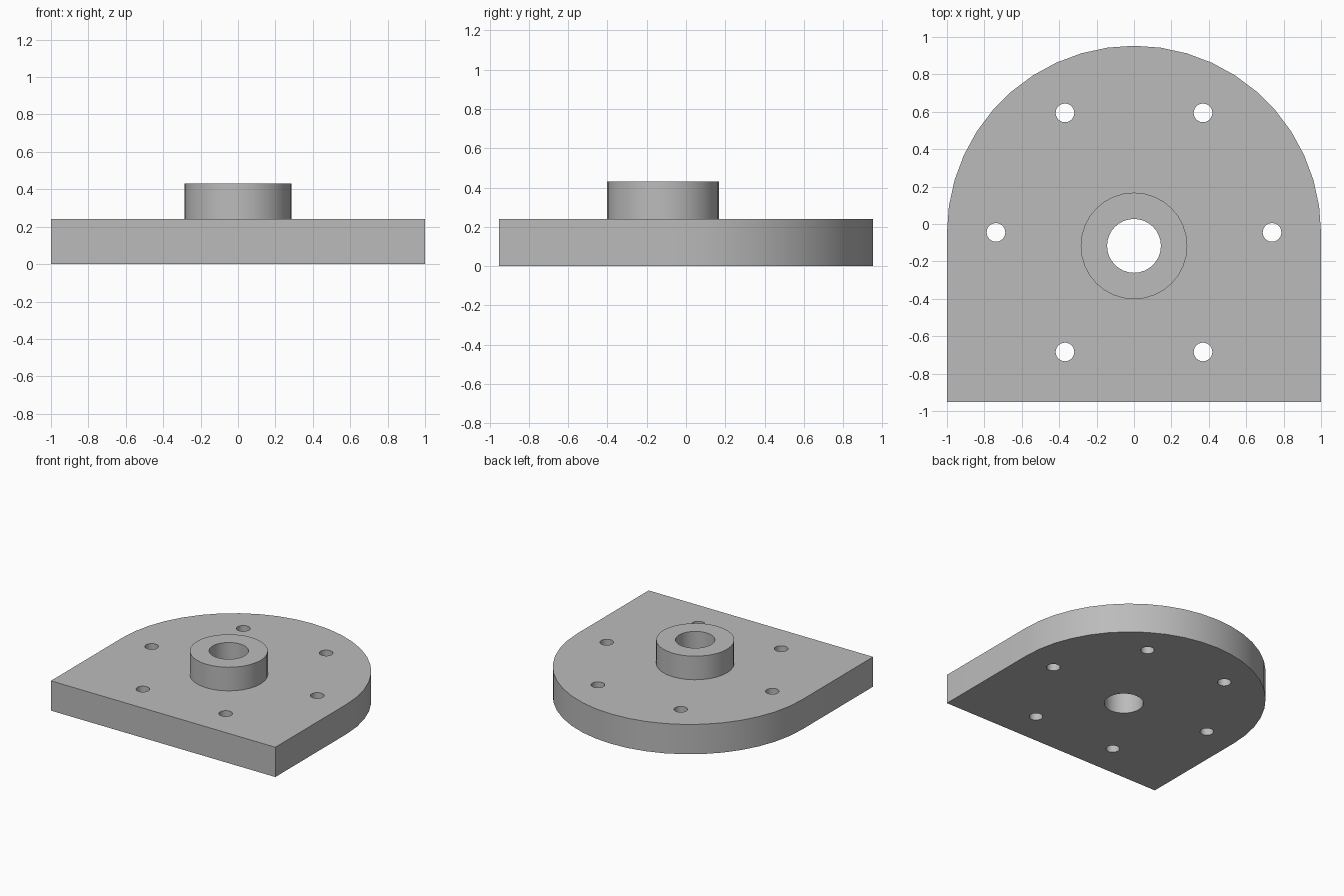
import bpy, bmesh, math

cube = bpy.data.objects.get("Cube")
if cube:
    bpy.data.objects.remove(cube, do_unlink=True)

PLATE_TOP, HUB_TOP = 0.24, 0.43
FRONT_Y, ARC_Y, HUB_Y = -0.953, -0.047, -0.117

grey = bpy.data.materials.new("machined grey")
grey.use_nodes = True
colour = (0.5, 0.5, 0.5, 1)
grey.diffuse_color = colour
grey.node_tree.nodes["Principled BSDF"].inputs["Base Color"].default_value = colour


def arc(x, y, radius, segments, sweep=math.tau):
    count = segments if sweep == math.tau else segments + 1
    angles = [sweep * i / segments for i in range(count)]
    return [(x + radius * math.cos(a), y + radius * math.sin(a)) for a in angles]


def prism(name, outline, bottom, top):
    """Extrude a flat outline between two heights."""
    bm = bmesh.new()
    face = bm.faces.new([bm.verts.new((x, y, bottom)) for x, y in outline])
    result = bmesh.ops.extrude_face_region(bm, geom=[face])
    moved = [v for v in result["geom"] if isinstance(v, bmesh.types.BMVert)]
    bmesh.ops.translate(bm, verts=moved, vec=(0, 0, top - bottom))
    bmesh.ops.recalc_face_normals(bm, faces=bm.faces)
    mesh = bpy.data.meshes.new(name)
    bm.to_mesh(mesh)
    bm.free()
    mesh.materials.append(grey)
    obj = bpy.data.objects.new(name, mesh)
    bpy.context.collection.objects.link(obj)
    return obj


def combine(target, tool, operation):
    """Apply a boolean and discard the tool."""
    mod = target.modifiers.new(operation.lower(), 'BOOLEAN')
    mod.operation, mod.solver, mod.object = operation, 'EXACT', tool
    bpy.context.view_layer.objects.active = target
    bpy.ops.object.modifier_apply(modifier=mod.name)
    bpy.data.objects.remove(tool, do_unlink=True)


# Plate with a square front and a half-round back
outline = arc(0, ARC_Y, 1, 22, math.pi) + [(-1, FRONT_Y), (1, FRONT_Y)]
plate = prism("mounting_plate_with_hub", outline, 0, PLATE_TOP)

# Raised hub, set slightly forward of the bolt circle
combine(plate, prism("hub", arc(0, HUB_Y, 0.285, 32), 0.1, HUB_TOP), 'UNION')

# Shaft bore through hub and plate
combine(plate, prism("bore_cutter", arc(0, HUB_Y, 0.144, 32), -0.1, 0.6), 'DIFFERENCE')

# Ring of six bolt holes
for x, y in arc(0, -0.045, 0.738, 6):
    combine(plate, prism("bolt_cutter", arc(x, y, 0.05, 24), -0.1, 0.6), 'DIFFERENCE')

bpy.ops.object.select_all(action='DESELECT')
plate.select_set(True)
bpy.context.view_layer.objects.active = plate
bpy.ops.object.shade_smooth_by_angle(angle=math.radians(30))
